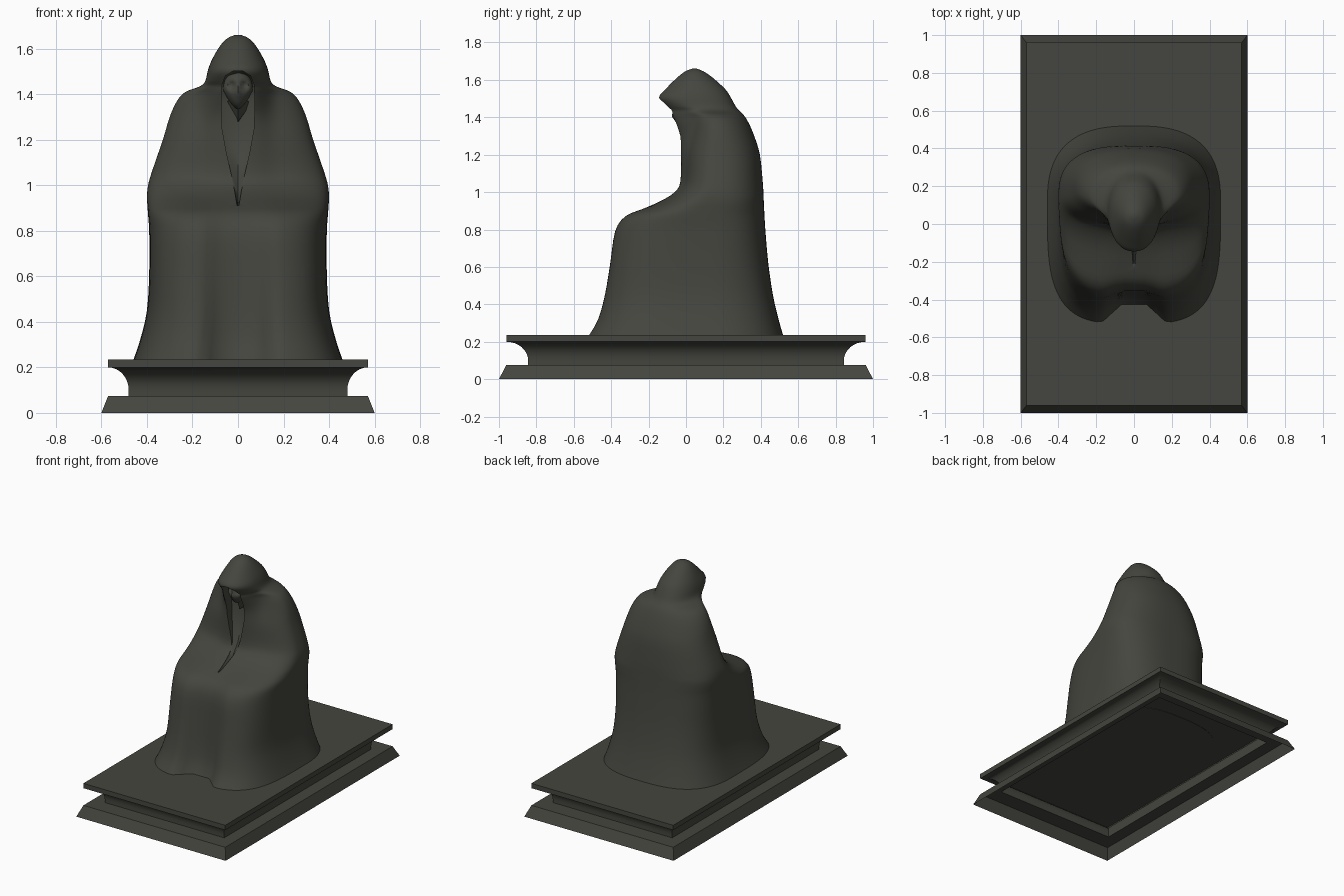
import bpy, bmesh, math

if "Cube" in bpy.data.objects:
    bpy.data.objects.remove(bpy.data.objects["Cube"])

stone = bpy.data.materials.new("dark olive bronze")
stone.diffuse_color = (0.06, 0.06, 0.05, 1)
stone.use_nodes = True
stone.node_tree.nodes["Principled BSDF"].inputs["Base Color"].default_value = stone.diffuse_color


def loft(name, rings, cap_start=True, cap_end=True):
    """Skin a list of closed rings into one object."""
    bm = bmesh.new()
    rows = [[bm.verts.new(p) for p in ring] for ring in rings]
    n = len(rows[0])
    for a, b in zip(rows, rows[1:]):
        for i in range(n):
            j = (i + 1) % n
            bm.faces.new((a[i], a[j], b[j], b[i]))
    if cap_start:
        bm.faces.new(rows[0][::-1])
    if cap_end:
        bm.faces.new(rows[-1])
    bmesh.ops.recalc_face_normals(bm, faces=bm.faces)
    return finish(name, bm)


def finish(name, bm):
    me = bpy.data.meshes.new(name)
    bm.to_mesh(me)
    bm.free()
    me.materials.append(stone)
    ob = bpy.data.objects.new(name, me)
    bpy.context.collection.objects.link(ob)
    return ob


def activate(ob):
    bpy.ops.object.select_all(action='DESELECT')
    ob.select_set(True)
    bpy.context.view_layer.objects.active = ob


def smooth(ob, angle):
    activate(ob)
    bpy.ops.object.shade_smooth_by_angle(angle=math.radians(angle))


# Moulded plinth, hollow from below: (inset, height) profile with a cove
profile = [(0, 0), (.03, .075), (.12, .075)]
for k in range(9):
    a = math.radians(90 * k / 8)
    profile.append((.12 - .09 * (1 - math.cos(a)), .1 + .1 * math.sin(a)))
profile.append((.03, .235))
rings = []
for d, z in profile:
    hx, hy = .6 - d, 1 - 1.3 * d
    rings.append([(-hx, -hy, z), (hx, -hy, z), (hx, hy, z), (-hx, hy, z)])
plinth = loft("plinth", rings, cap_start=False)
smooth(plinth, 30)

# Hooded robe: height, half width, widest y, front y, back y, squareness, centre dip
keys = [
    (.232, .46, .1, -.53, .52, 3.5, .11),
    (.32, .43, .1, -.48, .495, 3.5, .09),
    (.45, .40, .1, -.445, .465, 3.5, .07),
    (.62, .39, .1, -.415, .44, 3.6, .05),
    (.79, .39, .12, -.39, .425, 3.4, .04),
    (.87, .395, .12, -.335, .42, 3.3, .03),
    (.91, .398, .13, -.24, .418, 3.0, .01),
    (.95, .40, .14, -.13, .416, 2.8, -.01),
    (1.0, .395, .15, -.05, .414, 2.6, -.01),
    (1.06, .378, .16, -.01, .41, 2.5, -.02),
    (1.2, .33, .17, .0, .395, 2.4, -.03),
    (1.3, .30, .17, .02, .365, 2.2, -.06),
    (1.37, .268, .16, .03, .335, 2.1, -.10),
    (1.41, .23, .15, .02, .31, 2.0, -.11),
    (1.435, .165, .11, -.03, .285, 2.0, -.07),
    (1.46, .143, .07, -.085, .265, 2.2, -.03),
    (1.505, .132, .06, -.145, .24, 2.2, 0),
    (1.55, .115, .06, -.11, .21, 2.1, 0),
    (1.61, .08, .05, -.05, .145, 2, 0),
    (1.645, .047, .045, -.005, .095, 2, 0),
    (1.66, .012, .045, .033, .057, 2, 0),
]


def spline(p, q, r, s, t):
    return q + .5 * t * (r - p + t * (2 * p - 5 * q + 4 * r - s + t * (3 * (q - r) + s - p)))


def robe_ring(z, w, cy, yf, yb, n, dip, count=96):
    ring = []
    for i in range(count):
        t = 2 * math.pi * (i + .5) / count
        c, s = math.cos(t), math.sin(t)
        e = 2 / (n if s < 0 else min(n, 2.7))
        x = w * math.copysign(abs(c) ** e, c)
        k = abs(s) ** e
        if s < 0:
            y = cy + (yf - cy) * k + dip * math.exp(-(x / .13) ** 4) * k
        else:
            y = cy + (yb - cy) * k
        ring.append((x, y, z))
    return ring


rings = []
for i in range(len(keys) - 1):
    four = [keys[max(0, min(len(keys) - 1, i + o))] for o in (-1, 0, 1, 2)]
    for step in range(3):
        rings.append(robe_ring(*[spline(*v, step / 3) for v in zip(*four)]))
rings.append(robe_ring(*keys[-1]))
robe = loft("hooded_robe", rings)

# Opening of the hood and robe: height, half width, floor depth
slit = [(.91, .004, -.19), (.97, .014, -.06), (1.05, .03, .0), (1.15, .052, .03),
        (1.25, .07, .05), (1.36, .073, .05), (1.44, .07, .04), (1.48, .055, .0),
        (1.502, .02, -.05)]
cutter = loft("opening_cutter", [
    [(-w, -.4, z), (w, -.4, z), (w, f - .02, z), (0, f, z), (-w, f - .02, z)]
    for z, w, f in slit])
cutter.hide_render = True
activate(robe)
cut = robe.modifiers.new("opening", 'BOOLEAN')
cut.operation = 'DIFFERENCE'
cut.solver = 'EXACT'
cut.object = cutter
bpy.ops.object.modifier_apply(modifier=cut.name)
bpy.data.objects.remove(cutter)
smooth(robe, 45)

# Gaunt face inside the hood, with sunken eyes and a narrow chin
bm = bmesh.new()
bmesh.ops.create_uvsphere(bm, u_segments=32, v_segments=24, radius=1)
for v in bm.verts:
    x, y, z = v.co
    taper = 1 - .45 * max(0, -z)
    x, y, z = x * .066 * taper, y * .07, z * .085
    if y < 0:
        eye = math.exp(-(((abs(x) - .028) / .014) ** 2 + ((z - .018) / .016) ** 2))
        nose = math.exp(-((x / .01) ** 2 + ((z + .012) / .02) ** 2))
        y += .03 * eye - .012 * nose
    v.co = (x, y + .005, z + 1.42)
smooth(finish("face", bm), 60)

# Pointed collar under the chin
collar = loft("collar", [
    [(-w, .06, z), (0, f, z), (w, .06, z)]
    for z, w, f in [(1.28, .004, .02), (1.37, .068, -.02)]])
smooth(collar, 30)
